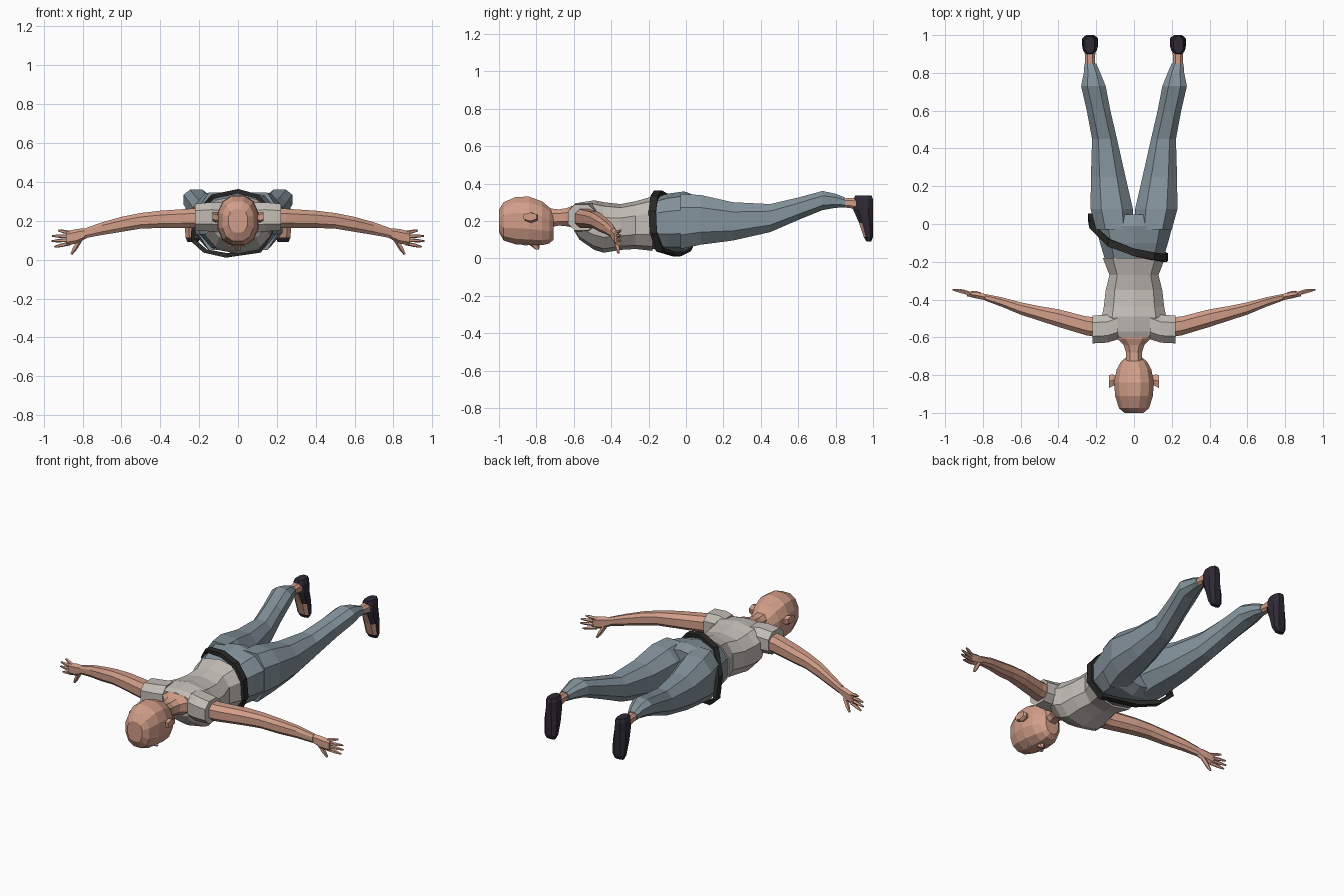
import bpy
import bmesh
from math import cos, sin, pi
from mathutils import Vector

cube = bpy.data.objects.get("Cube")
if cube:
    bpy.data.objects.remove(cube, do_unlink=True)


def material(name, r, g, b):
    mat = bpy.data.materials.new(name)
    mat.use_nodes = True
    mat.diffuse_color = (r, g, b, 1)
    bsdf = mat.node_tree.nodes["Principled BSDF"]
    bsdf.inputs["Base Color"].default_value = (r, g, b, 1)
    bsdf.inputs["Roughness"].default_value = 0.9
    return mat


SKIN = material("skin", 0.64, 0.34, 0.25)
SHIRT = material("shirt_grey", 0.55, 0.51, 0.47)
DENIM = material("trouser_blue_grey", 0.23, 0.29, 0.33)
SHOE = material("shoe_dark_purple", 0.028, 0.022, 0.036)
BELT = material("belt_black", 0.022, 0.022, 0.021)
WHITE = material("eye_white", 0.75, 0.72, 0.68)


def finish(name, bm, mat, mirror):
    bmesh.ops.recalc_face_normals(bm, faces=bm.faces)
    mesh = bpy.data.meshes.new(name)
    bm.to_mesh(mesh)
    bm.free()
    mesh.materials.append(mat)
    obj = bpy.data.objects.new(name, mesh)
    bpy.context.collection.objects.link(obj)
    if mirror:
        obj.modifiers.new("mirror", "MIRROR").use_mirror_merge = False
    return obj


def bridge(bm, first, second):
    n = len(first)
    for i in range(n):
        j = (i + 1) % n
        bm.faces.new((first[i], first[j], second[j], second[i]))


def loft(name, axis, rings, mat, sides=8, mirror=False, power=0.8):
    """Rings are (position, a_min, a_max, b_min, b_max) across the given axis."""
    unit = []
    for i in range(sides):
        t = 2 * pi * (i + 0.5) / sides
        c, s = cos(t), sin(t)
        unit.append((abs(c) ** power * (1 if c > 0 else -1),
                     abs(s) ** power * (1 if s > 0 else -1)))
    wide = max(u for u, v in unit)
    high = max(v for u, v in unit)
    bm = bmesh.new()
    loops = []
    for p, a0, a1, b0, b1 in rings:
        loop = []
        for u, v in unit:
            co = [(a0 + a1) / 2 + u / wide * (a1 - a0) / 2,
                  (b0 + b1) / 2 + v / high * (b1 - b0) / 2]
            co.insert("xyz".index(axis), p)
            loop.append(bm.verts.new(co))
        loops.append(loop)
    for first, second in zip(loops, loops[1:]):
        bridge(bm, first, second)
    bm.faces.new(loops[0])
    bm.faces.new(loops[-1])
    return finish(name, bm, mat, mirror)


def centred(rows):
    return [(p, -h, h, lo, hi) for p, h, lo, hi in rows]


def finger(name, start, end, radius):
    start, end = Vector(start), Vector(end)
    turn = (end - start).to_track_quat("Z", "Y")
    bm = bmesh.new()
    loops = []
    for t, r in ((0, 1), (0.6, 0.9), (1, 0.45)):
        loops.append([bm.verts.new(start.lerp(end, t) + turn @ Vector(
            (cos(k * pi / 2.5) * radius * r, sin(k * pi / 2.5) * radius * r, 0)))
            for k in range(5)])
    for first, second in zip(loops, loops[1:]):
        bridge(bm, first, second)
    bm.faces.new(loops[0])
    bm.faces.new(loops[-1])
    finish(name, bm, SKIN, True)


# Head, face down
loft("head", "y", centred([
    (-1.0, .05, .14, .26), (-.975, .08, .095, .3), (-.91, .1, .075, .328),
    (-.84, .105, .07, .33), (-.77, .092, .07, .305), (-.73, .07, .08, .272),
    (-.708, .045, .1, .25)]), SKIN, 12, power=.85)
loft("neck", "y", centred([
    (-.76, .045, .16, .27), (-.68, .042, .175, .262), (-.64, .055, .172, .268),
    (-.61, .085, .165, .28), (-.55, .11, .14, .285)]), SKIN, 8)
loft("nose", "z", [(.048, -.012, .012, -.805, -.785), (.09, -.02, .02, -.86, -.78)], SKIN, 6)
loft("ear", "x", [(.09, -.845, -.805, .2, .235), (.115, -.86, -.795, .19, .245),
                  (.132, -.868, -.80, .2, .245)], SKIN, 6, True)
loft("eye", "z", [(.069, .028, .052, -.863, -.847), (.076, .025, .055, -.866, -.844)],
     WHITE, 6, True)

# Shirt and short sleeves
loft("shirt", "y", centred([
    (-.6, .105, .15, .285), (-.57, .14, .1, .298), (-.49, .17, .045, .31),
    (-.44, .16, .03, .3), (-.35, .15, .045, .29), (-.27, .13, .05, .305),
    (-.18, .165, .04, .33)]), SHIRT, 10)
loft("sleeve", "x", [
    (.085, -.61, -.46, .14, .295), (.14, -.628, -.48, .145, .295),
    (.22, -.632, -.485, .15, .287)], SHIRT, 8, True)

# Arms and hands
loft("arm", "x", [
    (.12, -.61, -.5, .17, .27), (.25, -.59, -.49, .163, .262),
    (.4, -.545, -.452, .163, .252), (.5, -.512, -.435, .16, .24),
    (.6, -.48, -.415, .143, .22), (.7, -.438, -.388, .127, .192),
    (.79, -.405, -.37, .11, .16)], SKIN, 8, True)
loft("palm", "x", [
    (.78, -.405, -.372, .11, .162), (.83, -.395, -.362, .082, .158),
    (.885, -.382, -.357, .075, .145)], SKIN, 6, True)
tips = [(.925, .15), (.957, .122), (.96, .095), (.945, .066)]
for i, (x, z) in enumerate(tips):
    finger("finger_%d" % (i + 1), (.865, -.37, .138 - i * .018), (x, -.348, z), .0105)
finger("thumb", (.815, -.375, .1), (.858, -.36, .028), .0135)

# Trousers
loft("trouser_hips", "y", centred([
    (-.2, .15, .055, .315), (-.1, .18, .035, .345), (-.01, .204, .035, .358),
    (.05, .19, .07, .335)]), DENIM, 10)
loft("trouser_leg", "y", [
    (-.03, .005, .2, .05, .345), (.08, .006, .23, .073, .338), (.25, .045, .228, .095, .3),
    (.45, .09, .222, .14, .29), (.6, .125, .25, .205, .325), (.73, .15, .28, .258, .36),
    (.8, .178, .266, .27, .345), (.85, .2, .262, .272, .325)], DENIM, 8, True)

# Slanted loose belt
path = [Vector(p) for p in (
    (0, -.15, .352), (.1, -.17, .325), (.162, -.18, .25), (.168, -.175, .14),
    (.11, -.14, .045), (-.06, -.05, .022), (-.17, .005, .045), (-.232, .035, .1),
    (-.225, 0, .22), (-.13, -.1, .325))]
centre = sum(path, Vector()) / len(path)
bm = bmesh.new()
sections = []
for p in path:
    out = p - centre
    out.y = 0
    out.normalize()
    sections.append([bm.verts.new(p + out * d + Vector((0, w, 0)))
                     for d, w in ((-.012, -.02), (.012, -.02), (.012, .02), (-.012, .02))])
for i, section in enumerate(sections):
    bridge(bm, sections[i - 1], section)
finish("belt", bm, BELT, False)

# Ankles and slip-on shoes with a bare instep
loft("ankle", "y", [(.82, .207, .257, .275, .32), (.88, .206, .26, .268, .322),
                    (.94, .203, .262, .25, .325)], SKIN, 8, True)
shoe = loft("shoe", "z", [
    (.09, .205, .26, .965, .99), (.115, .193, .27, .95, 1.0), (.19, .19, .275, .925, 1.0),
    (.265, .197, .27, .892, 1.0), (.315, .2, .268, .895, 1.0), (.336, .21, .26, .905, .992)],
    SHOE, 8, True)
shoe.data.materials.append(SKIN)
for face in shoe.data.polygons:
    if face.normal.y < -.7 and .14 < face.center.z < .28:
        face.material_index = 1
